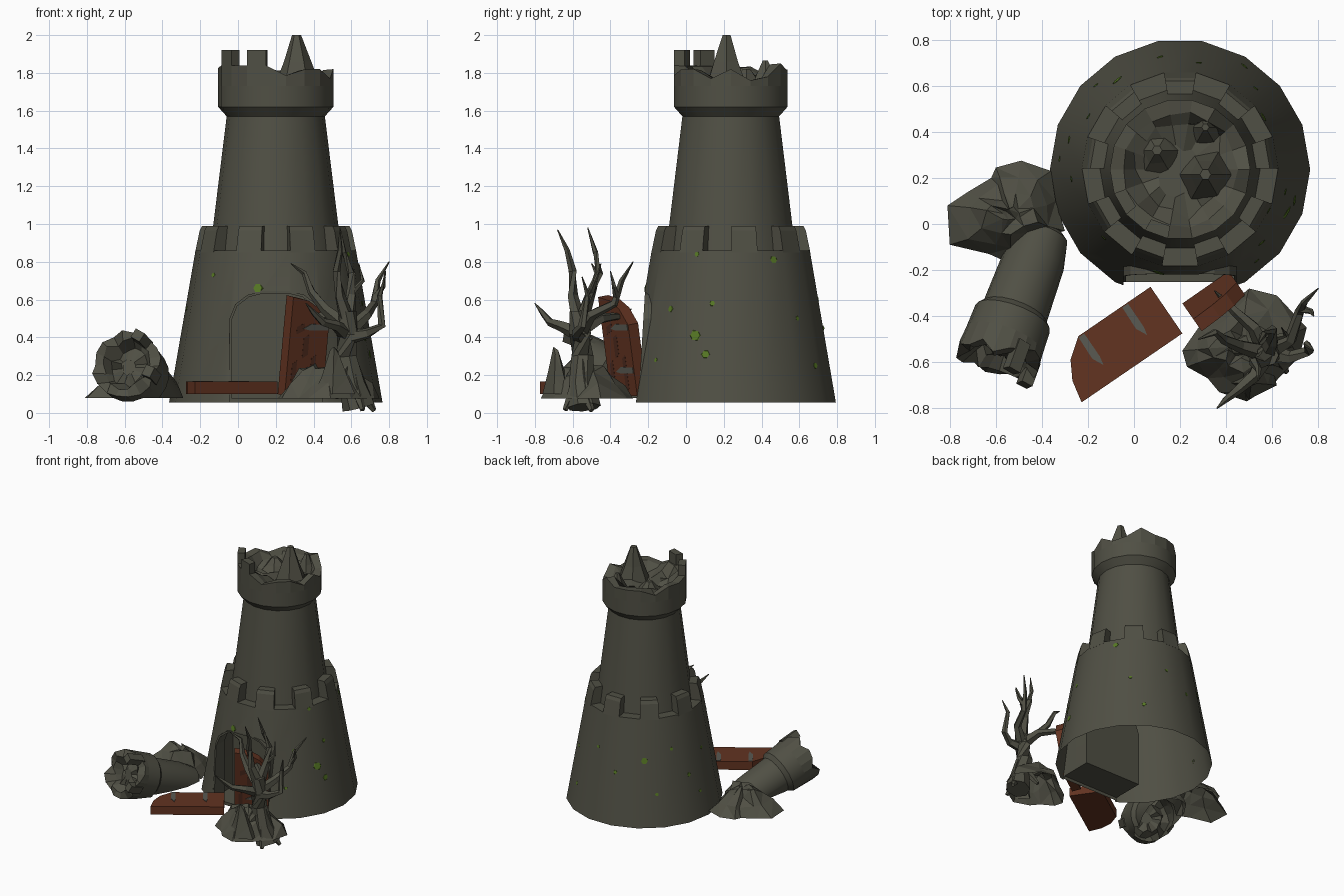
import bpy, bmesh, math, random
from mathutils import Vector, Matrix

if "Cube" in bpy.data.objects:
    bpy.data.objects.remove(bpy.data.objects["Cube"])

random.seed(7)
V = Vector
CX, CY = 0.2, 0.237
N = 18


def material(name, rgb):
    m = bpy.data.materials.new(name)
    m.diffuse_color = (*rgb, 1)
    m.use_nodes = True
    m.node_tree.nodes["Principled BSDF"].inputs["Base Color"].default_value = m.diffuse_color
    return m


STONE = material("grey stone", (0.080, 0.079, 0.058))
WOOD = material("red brown wood", (0.122, 0.033, 0.015))
DARK = material("dark wood grain", (0.075, 0.024, 0.013))
IRON = material("dull iron", (0.100, 0.100, 0.085))
MOSS = material("green moss", (0.095, 0.190, 0.018))


def finish(name, bm, mat, smooth=False):
    bmesh.ops.recalc_face_normals(bm, faces=bm.faces)
    me = bpy.data.meshes.new(name)
    bm.to_mesh(me)
    bm.free()
    me.materials.append(mat)
    ob = bpy.data.objects.new(name, me)
    bpy.context.collection.objects.link(ob)
    if smooth:
        shade(ob)
    return ob


def shade(ob):
    bpy.ops.object.select_all(action='DESELECT')
    ob.select_set(True)
    bpy.context.view_layer.objects.active = ob
    bpy.ops.object.shade_smooth_by_angle(angle=math.radians(28))


def edit(ob, fn):
    bm = bmesh.new()
    bm.from_mesh(ob.data)
    fn(bm)
    bm.to_mesh(ob.data)
    bm.free()


def ring(r, z, n=N, jr=0.0, jz=0.0):
    out = []
    for i in range(n):
        a = 2 * math.pi * i / n
        rr = r + random.uniform(-jr, jr)
        zz = (z(i) if callable(z) else z) + random.uniform(-jz, jz)
        out.append(V((rr * math.cos(a), rr * math.sin(a), zz)))
    return out


def loft(name, rows, mat, mtx=Matrix(), smooth=False, caps=(True, True)):
    """Skin a stack of equal rings, capping the chosen ends."""
    bm = bmesh.new()
    vs = [[bm.verts.new(mtx @ p) for p in row] for row in rows]
    n = len(rows[0])
    for a, b in zip(vs, vs[1:]):
        for i in range(n):
            j = (i + 1) % n
            bm.faces.new((a[i], a[j], b[j], b[i]))
    if caps[0]:
        bm.faces.new(vs[0][::-1])
    if caps[1]:
        bm.faces.new(vs[-1])
    return finish(name, bm, mat, smooth)


def prism(name, pts, depth, mat, mtx):
    return loft(name, [[V((x, y, 0)) for x, y in pts], [V((x, y, depth)) for x, y in pts]], mat, mtx)


def merlon(name, deg, prof, half=10):
    """Sector block: profile of (radius, z) swept over one tower segment."""
    rows = []
    for d in (deg - half, deg + half):
        a = math.radians(d)
        rows.append([V((CX + r * math.cos(a), CY + r * math.sin(a), z)) for r, z in prof])
    loft(name, rows, STONE)


def mound(name, outline, base, peak, rings):
    """Faceted, open-bottomed rubble heap: outline shrinks toward the peak."""
    rows = [[V((x, y, base)) for x, y in outline]]
    for f, h in rings:
        rows.append([V((peak[0] + (x - peak[0]) * f * random.uniform(.85, 1.12),
                        peak[1] + (y - peak[1]) * f * random.uniform(.85, 1.12),
                        base + (peak[2] - base) * h * random.uniform(.7, 1.15))) for x, y in outline])
    ob = loft(name, rows, STONE, caps=(False, True))
    edit(ob, lambda bm: bmesh.ops.triangulate(bm, faces=bm.faces))


def tube(name, pts, radii, n=5):
    pts = [V(p) for p in pts]
    rows = []
    for i, (p, r) in enumerate(zip(pts, radii)):
        d = pts[min(i + 1, len(pts) - 1)] - pts[max(i - 1, 0)]
        q = d.to_track_quat('Z', 'Y')
        rows.append([p + q @ c for c in ring(r, 0, n)])
    loft(name, rows, STONE)


at_tower = Matrix.Translation((CX, CY, 0))

# Lower tower with arched doorway recess, open underneath
lower = loft("lower_tower", [ring(.565, .055), ring(.425, .86), ring(.3, .86)], STONE, at_tower)
arch = [(-.245, .08), (.245, .08), (.245, .5), (.215, .575), (.15, .625), (.07, .645),
        (-.07, .645), (-.15, .625), (-.215, .575), (-.245, .5)]
upright = Matrix(((1, 0, 0, CX), (0, 0, 1, -.6), (0, 1, 0, 0), (0, 0, 0, 1)))
front_cut = [(x, -.1 if z < .1 else z) for x, z in arch]
for pts, depth in ((arch, .6), (front_cut, .35)):
    cutter = prism("doorway_cutter", pts, depth, STONE, upright)
    cutter.hide_render = True
    mod = lower.modifiers.new("doorway", 'BOOLEAN')
    mod.operation = 'DIFFERENCE'
    mod.solver = 'EXACT'
    mod.object = cutter
    bpy.context.view_layer.objects.active = lower
    bpy.ops.object.modifier_apply(modifier=mod.name)
    bpy.data.objects.remove(cutter)
edit(lower, lambda bm: bmesh.ops.delete(bm, context='FACES', geom=[
    f for f in bm.faces if f.normal.z < -.9 and f.calc_center_median().z < .07]))
shade(lower)

# Thin jamb lining the doorway, leaning back slightly
rows = []
for s, front in ((.955, False), (.955, True), (1.0, True), (1.0, False)):
    rows.append([V((CX + x * s, (-.252 + .06 * (z - .06)) if front else -.12, .08 + (z - .08) * (s * .5 + .5)))
                 for x, z in arch])
loft("doorway_jamb", rows, STONE, caps=(False, False))

# Battlements of the lower tower
for k in range(9):
    merlon("lower_merlon", 90 + 40 * k, [(.33, .85), (.427, .85), (.403, .965), (.39, .99), (.33, .99)], 9.5)

# Upper tower and collar with a broken rim
low = {0: 1.82, 1: 1.76, 17: 1.77, 2: 1.78, 3: 1.85, 16: 1.82, 10: 1.84, 11: 1.84, 12: 1.84, 13: 1.84}
rim = [low.get(i, random.uniform(1.78, 1.84)) for i in range(N)]
loft("upper_tower", [ring(.35, .84), ring(.26, 1.57), ring(.305, 1.62), ring(.305, 1.73)],
     STONE, at_tower, True, (False, False))
loft("broken_rim", [ring(.305, 1.73), ring(.305, lambda i: rim[i]),
                    ring(.25, lambda i: rim[i] - .005, jr=.012), ring(.20, 1.76, jr=.03, jz=.04),
                    ring(.11, 1.75, jr=.03, jz=.03)], STONE, at_tower, caps=(False, True))
for d in (210, 250):
    merlon("upper_merlon", d, [(.25, 1.8), (.305, 1.8), (.305, 1.92), (.25, 1.92)])

# Broken stone shards on top
for x, y, r, h in ((.31, .215, .12, 2.0), (.31, .42, .08, 1.865), (.10, .32, .11, 1.82)):
    loft("top_shard", [ring(r, 1.72, 6, .015), ring(r * .62, 1.72 + (h - 1.72) * .5, 6, .01),
                       ring(r * .2, h, 6)], STONE, Matrix.Translation((x, y, 0)), caps=(False, True))

# Moss spots lying on the lower tower walls: angle, height, size
spots = [(258, .66, .026), (222, .73, .012), (318, .55, .018), (310, .28, .012), (335, .84, .014),
         (338, .41, .030), (345, .31, .022), (348, .58, .015), (32, .81, .021), (47, .5, .013),
         (58, .25, .016), (80, .6, .012), (100, .45, .014), (125, .55, .026),
         (135, .3, .014), (150, .62, .014), (165, .4, .016), (185, .55, .014), (175, .25, .012)]
for deg, z, s in spots:
    mid = math.floor(deg / 20) * 20 + 10
    a, m = math.radians(deg), math.radians(mid)
    r = (.565 - (z - .055) * .174) * math.cos(math.radians(10)) / math.cos(a - m)
    nrm = V((math.cos(m), math.sin(m), .171)).normalized()
    mt = Matrix.Translation((CX + r * math.cos(a), CY + r * math.sin(a), z)) @ \
        nrm.to_track_quat('Z', 'Y').to_matrix().to_4x4()
    loft("moss_spot", [ring(s, -.001, 6, s * .2), ring(s * .95, .002, 6)], MOSS, mt, caps=(False, True))


# Two arched door leaves with worn grain and iron straps
def door(name, origin, u, v):
    u, v = V(u).normalized(), V(v).normalized()
    n = u.cross(v).normalized()
    v = n.cross(u)
    if name == "fallen_door":
        n = V((0, 0, 1))
    mt = Matrix.Translation(origin) @ Matrix((u, v, n)).transposed().to_4x4()
    prism(name, [(0, 0), (.245, 0), (.245, .38), (.18, .465), (.1, .51), (0, .53)], .065, WOOD, mt)
    top = mt @ Matrix.Translation((0, 0, .064))
    if name == "hanging_door":
        for x, y, w, h in ((.03, .03, .03, .16), (.09, .2, .035, .13), (.15, .02, .03, .2), (.04, .33, .05, .06)):
            prism(name + "_grain", [(x, y), (x + w, y + .02), (x + w, y + h), (x, y + h - .02)], .002, DARK, top)
    for h in (.13, .36):
        strap = [(.08, h), (.12, h - .008), (.24, h - .008), (.24, h + .022), (.13, h + .025)]
        prism(name + "_strap", strap, .005, IRON, top)


door("fallen_door", (.21, -.475, .10), (-.565, .826, 0), (-.826, -.565, 0))
door("hanging_door", (.21, -.345, .10), (.82, .57, 0), (.09, -.13, 1))

# Fallen turret leaning out of the ground up to its broken rim
axis = V((-.33, -.90, .36)).normalized()
lying = Matrix.Translation((-.395, -.05, .04)) @ axis.to_track_quat('Z', 'Y').to_matrix().to_4x4()
turret = loft("fallen_turret", [ring(.07, -.04), ring(.115, .0), ring(.136, .12), ring(.145, .38),
                                ring(.172, .41), ring(.176, .52)], STONE, lying, False, (True, False))
edit(turret, lambda bm: bmesh.ops.bisect_plane(bm, geom=bm.verts[:] + bm.edges[:] + bm.faces[:],
                                               plane_co=(0, 0, .08), plane_no=(0, 0, 1), clear_inner=True))
shade(turret)
loft("fallen_turret_rim", [ring(.176, .52), ring(.182, .61, jz=.055), ring(.135, .61, jz=.04, jr=.015),
                           ring(.10, .55, jr=.02, jz=.03), ring(.04, .57, jz=.02)], STONE, lying,
     caps=(False, True))
for deg, tip in ((62, .69), (-20, .66)):
    tooth = lying @ Matrix.Rotation(math.radians(deg), 4, 'Z')
    loft("fallen_turret_merlon", [[V((x, y, z)) for x, y in ((.13, -.03), (.183, -.03), (.183, .03), (.13, .03))]
                                  for z in (.55, tip)], STONE, tooth)

# Rubble heap behind the turret
mound("rubble_heap", [(-.81, .08), (-.72, .14), (-.62, .2), (-.6, .245), (-.49, .275), (-.36, .23),
                      (-.34, .1), (-.30, -.03), (-.42, -.06), (-.54, -.17), (-.63, -.13), (-.8, -.09)],
      .08, (-.53, .04, .26), [(.74, .42), (.45, .9), (.15, .95)])

# Rock under the dead tree
mound("tree_rock", [(.21, -.55), (.28, -.45), (.38, -.38), (.5, -.28), (.62, -.31), (.75, -.45), (.72, -.57),
                    (.6, -.7), (.49, -.77), (.37, -.73), (.32, -.67), (.23, -.62)],
      .075, (.46, -.53, .25), [(.78, .45), (.5, .95), (.2, .95)])
mound("rock_spur", [(.40, -.69), (.48, -.6), (.6, -.62), (.62, -.70), (.5, -.76)], .1,
      (.51, -.69, .32), [(.6, .55), (.2, 1)])

# Dead tree: trunk, roots and bent branches
tube("tree_trunk", [(.64, -.54, .03), (.61, -.55, .15), (.57, -.55, .3), (.58, -.56, .42), (.58, -.57, .54)],
     [.09, .07, .06, .058, .048], 7)
roots = [((.72, -.50, .012), (.66, -.53, .1)), ((.66, -.64, .015), (.62, -.58, .14)),
         ((.52, -.46, .08), (.58, -.53, .2)), ((.50, -.66, .12), (.57, -.57, .24))]
for tip, mid in roots:
    tube("tree_root", [tip, mid, (.585, -.55, .32)], [.014, .038, .03])
branches = [
    [(.58, -.56, .48), (.60, -.51, .62), (.60, -.46, .74), (.56, -.48, .85), (.54, -.52, .98)],
    [(.58, -.57, .48), (.54, -.60, .62), (.52, -.60, .75), (.54, -.63, .86), (.54, -.68, .97)],
    [(.58, -.56, .42), (.68, -.50, .52), (.72, -.38, .58), (.74, -.34, .70), (.80, -.28, .80)],
    [(.58, -.56, .40), (.68, -.58, .42), (.76, -.55, .46), (.75, -.52, .62), (.78, -.55, .72)],
    [(.57, -.56, .46), (.46, -.53, .55), (.39, -.50, .64), (.35, -.47, .74), (.28, -.50, .79)],
    [(.57, -.57, .42), (.52, -.66, .46), (.45, -.72, .48), (.40, -.76, .53), (.36, -.80, .58)],
    [(.57, -.55, .44), (.52, -.45, .50), (.44, -.38, .51), (.39, -.33, .51), (.35, -.29, .55)],
]
for b in branches:
    tube("tree_branch", b, [.042, .029, .022, .015, .003])
for b in ([(.60, -.50, .63), (.66, -.48, .70), (.64, -.45, .79)], [(.73, -.37, .62), (.77, -.38, .67), (.78, -.40, .75)]):
    tube("tree_twig", b, [.018, .012, .003])
